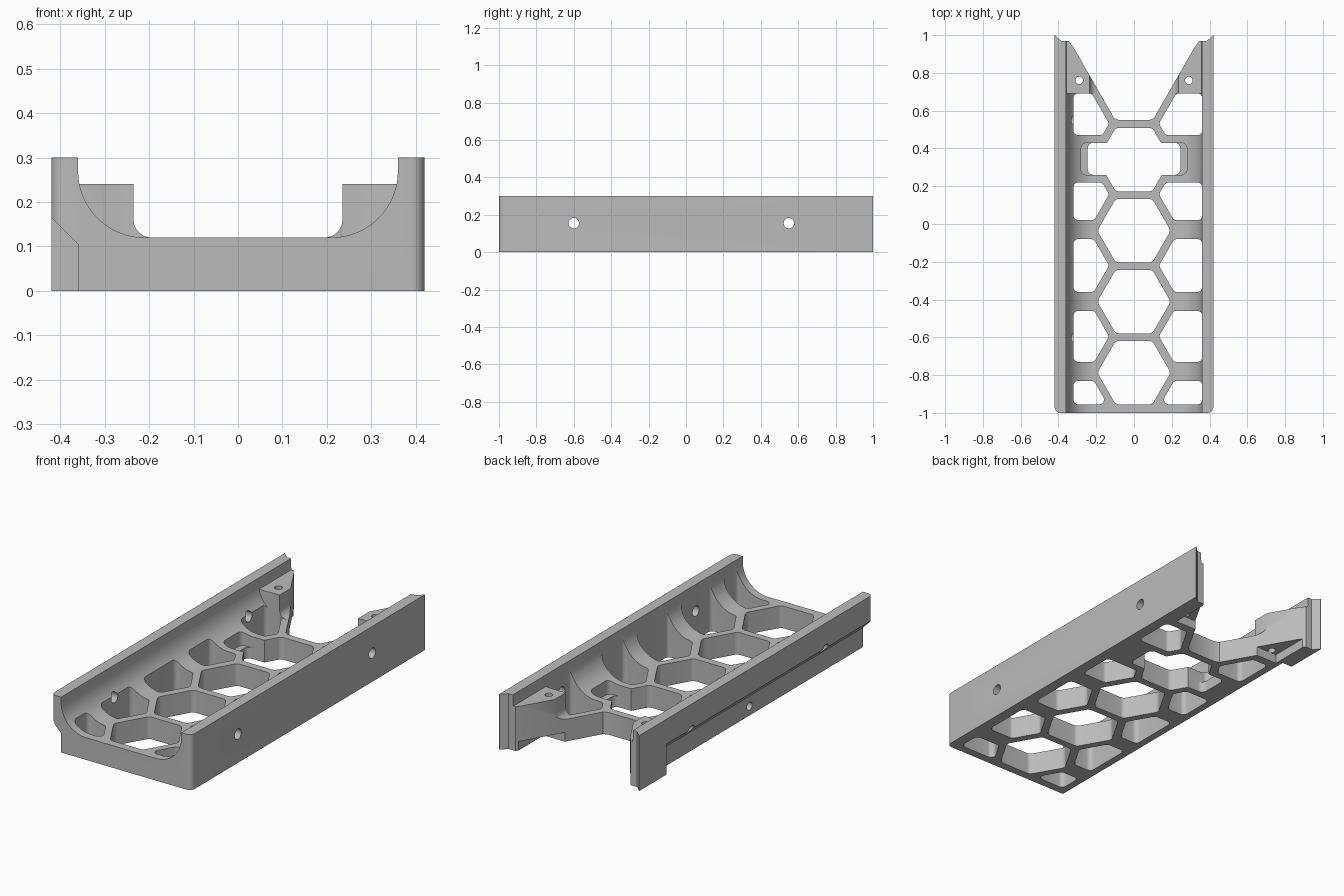
import bpy, bmesh, math
from mathutils import Vector

cube = bpy.data.objects.get("Cube")
if cube:
    bpy.data.objects.remove(cube, do_unlink=True)

grey = bpy.data.materials.new("plain_grey")
grey.use_nodes = True
grey.diffuse_color = (0.5, 0.5, 0.5, 1)
grey.node_tree.nodes["Principled BSDF"].inputs["Base Color"].default_value = (0.5, 0.5, 0.5, 1)


def rounded(points, radius, steps=6):
    """Round every corner of a polygon with a tangent arc."""
    out = []
    n = len(points)
    for i in range(n):
        p = Vector(points[i])
        a = (Vector(points[i - 1]) - p)
        b = (Vector(points[(i + 1) % n]) - p)
        half = a.angle(b) / 2
        cut = min(radius / math.tan(half), a.length * 0.45, b.length * 0.45)
        r = cut * math.tan(half)
        a.normalize()
        b.normalize()
        centre = p + (a + b).normalized() * (r / math.sin(half))
        start, end = p + a * cut - centre, p + b * cut - centre
        turn = start.angle_signed(end)
        for k in range(steps + 1):
            t = -turn * k / steps
            c, s = math.cos(t), math.sin(t)
            out.append((centre.x + start.x * c - start.y * s,
                        centre.y + start.x * s + start.y * c))
    return out


def arc(cx, cz, r, a0, a1, steps=16):
    return [(cx + r * math.cos(math.radians(a0 + (a1 - a0) * k / steps)),
             cz + r * math.sin(math.radians(a0 + (a1 - a0) * k / steps)))
            for k in range(steps + 1)]


def circle(cx, cy, r):
    return arc(cx, cy, r, 0, 345, 23)


def flip(points):
    return [(-x, y) for x, y in points]


def prism(name, points, low, high, axis="z"):
    """Extrude a polygon along an axis."""
    place = {"x": lambda u, v, w: (w, u, v),
             "y": lambda u, v, w: (u, w, v),
             "z": lambda u, v, w: (u, v, w)}[axis]
    bm = bmesh.new()
    face = bm.faces.new([bm.verts.new(place(u, v, low)) for u, v in points])
    top = bmesh.ops.extrude_face_region(bm, geom=[face])["geom"]
    shift = Vector(place(0, 0, high - low))
    bmesh.ops.translate(bm, verts=[g for g in top if isinstance(g, bmesh.types.BMVert)], vec=shift)
    bmesh.ops.recalc_face_normals(bm, faces=bm.faces)
    mesh = bpy.data.meshes.new(name)
    bm.to_mesh(mesh)
    bm.free()
    mesh.materials.append(grey)
    obj = bpy.data.objects.new(name, mesh)
    bpy.context.collection.objects.link(obj)
    return obj


# Channel: floor, two walls and large inside fillets
right_half = [(0.42, 0), (0.42, 0.3), (0.36, 0.3)] + arc(0.21, 0.27, 0.15, 0, -90)
tray = prism("channel_tray", right_half + flip(right_half)[::-1], -1, 1, "y")
helpers = []


def combine(obj, operation="DIFFERENCE"):
    mod = tray.modifiers.new(obj.name, "BOOLEAN")
    mod.operation = operation
    mod.solver = "EXACT"
    mod.object = obj
    obj.hide_render = True
    helpers.append(obj)


# Rear mounting blocks
block = [(0.39, 0.02), (0.39, 0.24), (0.235, 0.24)] + arc(0.195, 0.16, 0.04, 0, -90, 8) + [(0.195, 0.02)]
for side in (block, flip(block)):
    combine(prism("mounting_block", side, 0.69, 0.97, "y"), "UNION")

# Rear V opening and angled wall ends
v_half = [(0.08, 0.55), (0.105, 0.56), (0.32, 0.935), (0.345, 0.968),
          (0.385, 0.968), (0.421, 1.002), (0.421, 1.1)]
combine(prism("rear_opening", v_half + flip(v_half)[::-1], -0.1, 0.5))

# Rounded front corners
for s in (1, -1):
    corner = [(s * x, y) for x, y in [(0.5, -0.97), (0.42, -0.97)] + arc(0.39, -0.97, 0.03, 0, -90, 6)
              + [(0.39, -1.1), (0.5, -1.1)]]
    combine(prism("front_corner", corner, -0.1, 0.5))

# Undercut along the lower right-hand wall
undercut = [(-0.36, -0.1), (-0.36, 0.105), (-0.5, 0.245), (-0.5, -0.1)]
combine(prism("wall_undercut", undercut, -1.1, 0.765, "y"))

# Central hexagon cells
pitch = 0.376
apothem = 0.168
for k in range(4):
    cy = -0.787 + k * pitch
    low = max(cy - apothem, -0.955)
    inner = apothem / math.sqrt(3)
    hexagon = [(2 * inner, cy), (inner, cy + apothem), (-inner, cy + apothem),
               (-2 * inner, cy), (-inner, low), (inner, low)]
    combine(prism("hexagon_cell", rounded(hexagon, 0.03), -0.1, 0.5))

# Widened opening in the last hexagon
wide = [(-0.245, 0.26), (0.245, 0.26), (0.245, 0.43), (-0.245, 0.43)]
combine(prism("wide_opening", rounded(wide, 0.03), -0.1, 0.5))
upper = [(x * 0.28 / 0.245, y) for x, y in wide]
combine(prism("wide_opening_top", rounded(upper, 0.03), 0.06, 0.5))


def side_cell(cy, low, high, limit):
    """Part hexagon that ends against a side wall."""
    def edge(y):
        return 0.132 + abs(y - cy) / math.sqrt(3)
    pts = [(limit, low), (limit, high), (edge(high), high)]
    if low < cy:
        pts.append((edge(cy), cy))
    return pts + [(edge(low), low)]


# Side cells: shallower on the undercut side
for cy, low, high in ((-0.969, -0.955, -0.83), (-0.595, -0.73, -0.46), (-0.22, -0.36, -0.08),
                      (0.157, 0.02, 0.22), (0.532, 0.47, 0.692)):
    for s, limit in ((1, 0.361), (-1, 0.32)):
        shape = [(s * x, y) for x, y in rounded(side_cell(cy, low, high, limit), 0.025)]
        combine(prism("side_cell", shape, -0.1, 0.5))

# Cross holes, blind hole, block screw holes and recesses under the blocks
for y in (-0.6, 0.55):
    combine(prism("cross_hole", circle(y, 0.155, 0.028), -0.6, 0.6, "x"))
combine(prism("blind_hole", circle(-0.03, 0.05, 0.022), -0.5, -0.28, "x"))
for s in (1, -1):
    combine(prism("screw_hole", circle(s * 0.29, 0.76, 0.02), -0.1, 0.5))
    recess = [(s * x, y) for x, y in ((0.18, 0.74), (0.335, 0.74), (0.335, 1.05), (0.18, 1.05))]
    combine(prism("block_recess", recess, -0.1, 0.05))

# Apply the cuts and remove the helpers
bpy.context.view_layer.update()
result = bpy.data.meshes.new_from_object(tray.evaluated_get(bpy.context.evaluated_depsgraph_get()))
tray.modifiers.clear()
tray.data = result
for obj in helpers:
    bpy.data.objects.remove(obj, do_unlink=True)
result.materials.clear()
result.materials.append(grey)
for poly in result.polygons:
    poly.material_index = 0

bpy.ops.object.select_all(action="DESELECT")
bpy.context.view_layer.objects.active = tray
tray.select_set(True)
bpy.ops.object.shade_smooth_by_angle(angle=math.radians(30))
